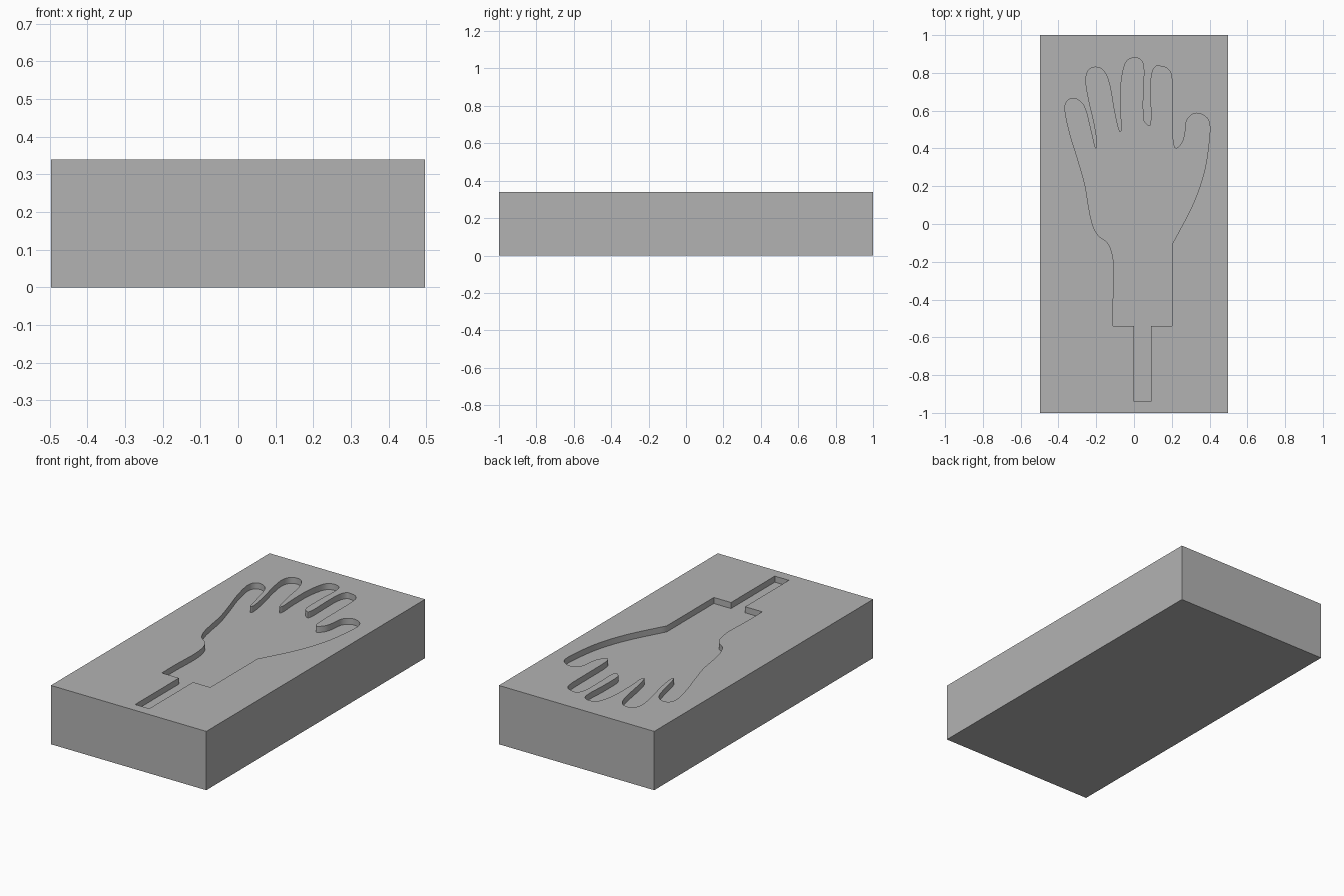
import bpy
import bmesh
from mathutils import Vector

WIDTH, LENGTH, HEIGHT = 0.994, 2.0, 0.34
RECESS = 0.035   # depth of the hand-shaped pocket

if "Cube" in bpy.data.objects:
    bpy.data.objects.remove(bpy.data.objects["Cube"], do_unlink=True)


def make_material(name, value):
    mat = bpy.data.materials.new(name)
    mat.use_nodes = True
    colour = (value, value, value, 1.0)
    mat.diffuse_color = colour
    mat.node_tree.nodes["Principled BSDF"].inputs["Base Color"].default_value = colour
    return mat


def smooth_path(points, steps=5):
    """Catmull-Rom curve through the points, sampled evenly per span."""
    pts = [Vector(p) for p in points]
    pts = [pts[0]] + pts + [pts[-1]]
    path = []
    for a, b, c, d in zip(pts, pts[1:], pts[2:], pts[3:]):
        for i in range(steps):
            t = i / steps
            path.append(0.5 * (2 * b + (c - a) * t
                               + (2 * a - 5 * b + 4 * c - d) * t ** 2
                               + (3 * b - a - 3 * c + d) * t ** 3))
    path.append(pts[-1])
    return path


def prism(name, outline, bottom, top, material):
    """Upright solid with the given plan outline."""
    bm = bmesh.new()
    base = bm.faces.new([bm.verts.new((p[0], p[1], bottom)) for p in outline])
    grown = bmesh.ops.extrude_face_region(bm, geom=[base])["geom"]
    moved = [v for v in grown if isinstance(v, bmesh.types.BMVert)]
    bmesh.ops.translate(bm, verts=moved, vec=(0, 0, top - bottom))
    bmesh.ops.recalc_face_normals(bm, faces=bm.faces)
    mesh = bpy.data.meshes.new(name)
    bm.to_mesh(mesh)
    bm.free()
    mesh.materials.append(material)
    obj = bpy.data.objects.new(name, mesh)
    bpy.context.collection.objects.link(obj)
    return obj


grey = make_material("light grey", 0.45)

# Solid block
hx, hy = WIDTH / 2, LENGTH / 2
block = prism("mould_block", [(-hx, -hy), (hx, -hy), (hx, hy), (-hx, hy)], 0, HEIGHT, grey)

# Hand outline in hundredths, clockwise from the wrist
heel = [(-11, -54), (-11, -40), (-10.5, -25), (-11.5, -16), (-14, -10),
        (-19, -6), (-22, 0), (-24, 9), (-26, 21), (-30, 35)]
little_finger = [(-34, 48), (-36.5, 60), (-35.5, 65), (-32, 66.5), (-28, 64.5),
                 (-25.5, 60), (-23, 50), (-21, 41.5), (-20, 40)]
ring_finger = [(-19.5, 43), (-21, 53), (-24, 66), (-25.5, 76), (-24, 81.5),
               (-20, 83), (-16, 81), (-13, 74), (-10.5, 60), (-8.5, 51), (-7.3, 48.7)]
middle_finger = [(-6.5, 51), (-7, 60), (-7, 72), (-6, 80), (-4, 86), (0, 88),
                 (4, 86.5), (5.2, 81), (4.7, 70), (4.7, 58), (5.5, 54), (8.3, 52)]
index_finger = [(9.2, 56), (9, 68), (9.2, 78), (11, 83), (14, 83.5), (18, 82),
                (20, 77), (20.3, 60), (20.5, 45), (22, 40)]
thumb = [(25.5, 43), (27, 48), (28, 55), (32, 58.5), (37, 57.5), (40, 53),
         (39.5, 42), (37, 27), (31, 10), (20, -11)]
wrist_and_channel = [(20, -54), (9, -54), (9, -94), (0, -94), (0, -54)]

hand = smooth_path(heel + little_finger + ring_finger + middle_finger + index_finger + thumb)
outline = [Vector(p) / 100 for p in hand + [Vector(p) for p in wrist_and_channel]]

# Cut the pocket and pouring channel into the top
cutter = prism("pocket_cutter", outline, HEIGHT - RECESS, HEIGHT + RECESS, grey)
cutter.hide_render = True
cut = block.modifiers.new("hand pocket", "BOOLEAN")
cut.operation = "DIFFERENCE"
cut.solver = "EXACT"
cut.object = cutter

bpy.ops.object.select_all(action="DESELECT")
block.select_set(True)
bpy.context.view_layer.objects.active = block
bpy.ops.object.modifier_apply(modifier=cut.name)
bpy.data.objects.remove(cutter, do_unlink=True)
bpy.ops.object.shade_smooth_by_angle()
